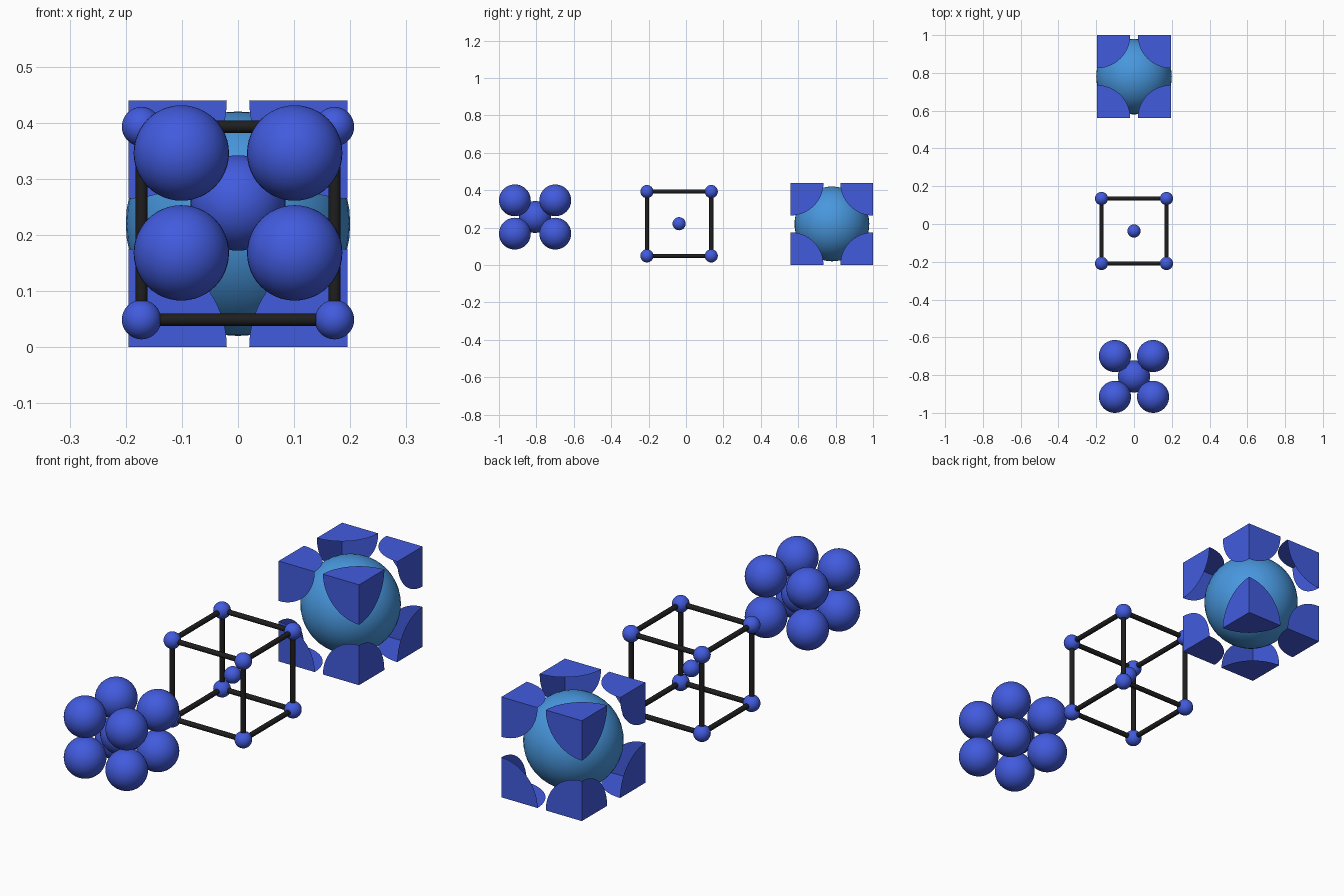
import bpy, bmesh, math
from mathutils import Vector
from itertools import product

if "Cube" in bpy.data.objects:
    bpy.data.objects.remove(bpy.data.objects["Cube"])


def material(name, rgb):
    m = bpy.data.materials.new(name)
    m.diffuse_color = (*rgb, 1)
    m.use_nodes = True
    m.node_tree.nodes["Principled BSDF"].inputs["Base Color"].default_value = m.diffuse_color
    return m


BLUE = material("royal_blue", (0.054, 0.105, 0.73))
SKY = material("sky_blue", (0.065, 0.31, 0.73))
BLACK = material("near_black", (0.013, 0.013, 0.013))
SIGNS = list(product((-1, 1), repeat=3))


def ball(name, center, radius, mat):
    bpy.ops.mesh.primitive_uv_sphere_add(segments=40, ring_count=24,
                                         radius=radius, location=center)
    ob = bpy.context.object
    ob.name = name
    ob.data.materials.append(mat)
    bpy.ops.object.shade_smooth()


def rod(name, a, b, radius, mat):
    d = b - a
    bpy.ops.mesh.primitive_cylinder_add(vertices=16, radius=radius,
                                        depth=d.length, location=(a + b) / 2)
    ob = bpy.context.object
    ob.name = name
    ob.rotation_euler = d.to_track_quat('Z', 'Y').to_euler()
    ob.data.materials.append(mat)
    bpy.ops.object.shade_smooth_by_angle(angle=math.radians(40))


def corner_shell(name, corner, inward, radius, mat, steps=24):
    """Three quarter discs meeting at a corner, open on the inner side."""
    bm = bmesh.new()
    for axis in range(3):
        u, v = Vector(), Vector()
        u[(axis + 1) % 3] = inward[(axis + 1) % 3]
        v[(axis + 2) % 3] = inward[(axis + 2) % 3]
        pts = [Vector()]
        for i in range(steps + 1):
            t = math.pi / 2 * i / steps
            pts.append((u * math.cos(t) + v * math.sin(t)) * radius)
        face = bm.faces.new([bm.verts.new(p) for p in pts])
        face.normal_update()
        if face.normal[axis] * inward[axis] > 0:
            face.normal_flip()
    bmesh.ops.remove_doubles(bm, verts=bm.verts, dist=1e-5)
    me = bpy.data.meshes.new(name)
    bm.to_mesh(me)
    bm.free()
    me.materials.append(mat)
    ob = bpy.data.objects.new(name, me)
    ob.location = corner
    bpy.context.collection.objects.link(ob)


# Front cluster: eight close-packed balls around a central one
c = Vector((0, -0.807, 0.257))
ball("cluster_center_ball", c, 0.085, BLUE)
for s in SIGNS:
    ball("cluster_corner_ball", c + Vector((s[0] * 0.101, s[1] * 0.108, s[2] * 0.089)),
         0.085, BLUE)

# Middle cube frame: small balls at corners and center, joined by rods
c, h = Vector((0, -0.037, 0.221)), 0.172
ball("frame_center_ball", c, 0.035, BLUE)
for s in SIGNS:
    p = c + Vector(s) * h
    ball("frame_corner_ball", p, 0.035, BLUE)
    for axis in range(3):
        if s[axis] < 0:
            q = p.copy()
            q[axis] += 2 * h
            rod("frame_rod", p, q, 0.011, BLACK)

# Rear cell: large ball with eight cut corner pieces
c = Vector((0, 0.78, 0.22))
ball("cell_center_ball", c, 0.2, SKY)
for s in SIGNS:
    corner = c + Vector((s[0] * 0.195, s[1] * 0.22, s[2] * 0.22))
    corner_shell("cell_corner_shell", corner, [-k for k in s], 0.175, BLUE)
